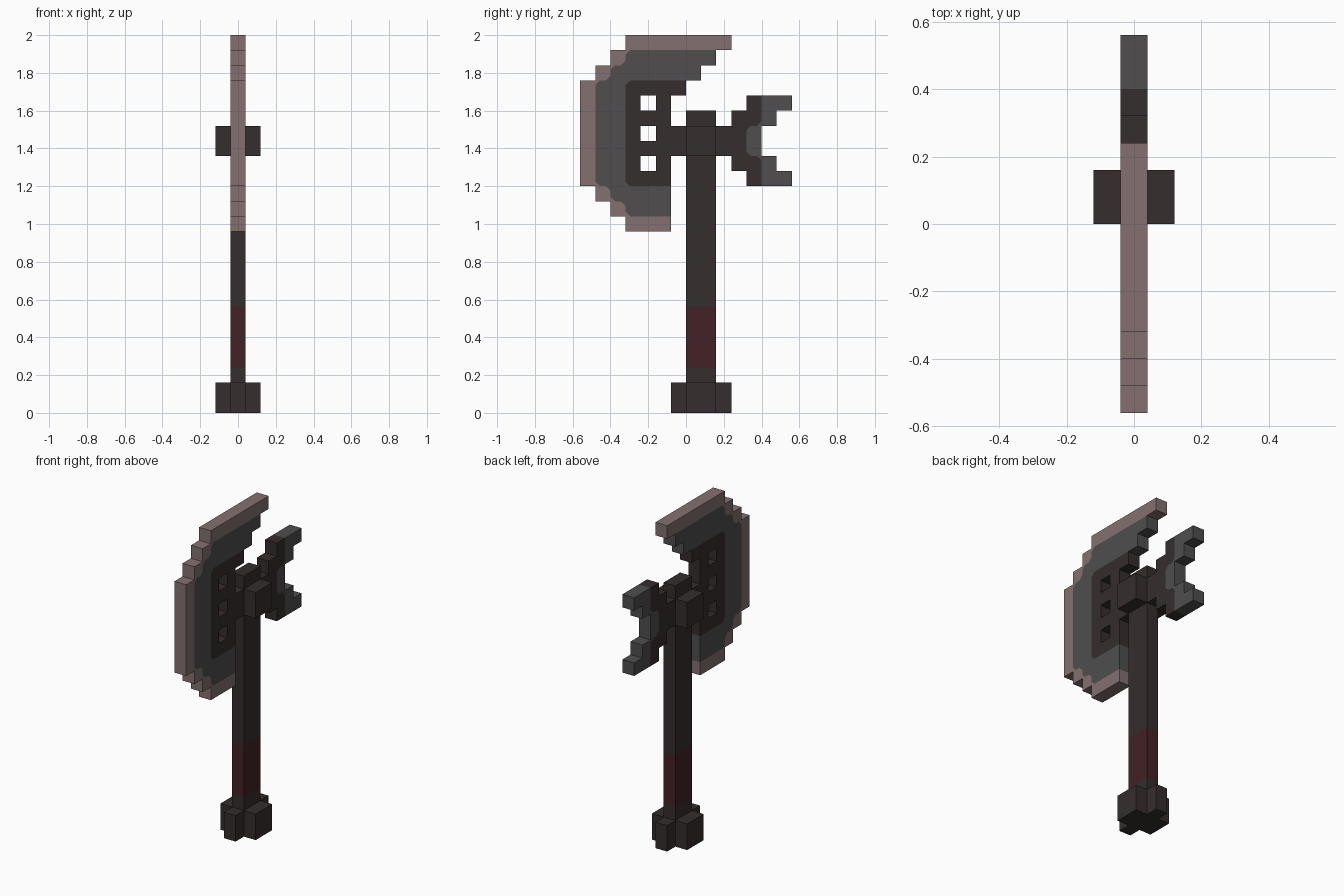
import bpy
import bmesh

U = 0.08          # size of one block
HALF = U / 2      # half thickness of the flat parts
CUT = 0.3         # corner softening of the painted borders, in blocks

cube = bpy.data.objects.get("Cube")
if cube:
    bpy.data.objects.remove(cube, do_unlink=True)


def material(name, rgb):
    m = bpy.data.materials.new(name)
    m.use_nodes = True
    m.diffuse_color = (*rgb, 1)
    bsdf = m.node_tree.nodes["Principled BSDF"]
    bsdf.inputs["Base Color"].default_value = (*rgb, 1)
    bsdf.inputs["Roughness"].default_value = 0.8
    return m


EDGE = material("dusty rose edge", (0.231, 0.162, 0.162))
STEEL = material("grey steel", (0.080, 0.076, 0.076))
DARK = material("dark brown", (0.036, 0.026, 0.027))
WRAP = material("dark red wrap", (0.054, 0.016, 0.018))


def finish(name, bm, mats):
    bmesh.ops.remove_doubles(bm, verts=bm.verts, dist=0.0005)
    bmesh.ops.recalc_face_normals(bm, faces=bm.faces)
    bmesh.ops.dissolve_limit(bm, angle_limit=0.01, verts=bm.verts,
                             edges=bm.edges, delimit={'MATERIAL'})
    mesh = bpy.data.meshes.new(name)
    bm.to_mesh(mesh)
    bm.free()
    for m in mats:
        mesh.materials.append(m)
    ob = bpy.data.objects.new(name, mesh)
    bpy.context.collection.objects.link(ob)
    return ob


def box(name, lo, hi, mat):
    bm = bmesh.new()
    bmesh.ops.create_cube(bm, size=1)
    for v in bm.verts:
        v.co = [(a + b) / 2 + c * (b - a) for a, b, c in zip(lo, hi, v.co)]
    return finish(name, bm, [mat])


def fill(cells, colour, rects):
    """Paint block rectangles (y0, z0, y1, z1) into the cell map."""
    for y0, z0, y1, z1 in rects:
        for y in range(y0, y1):
            for z in range(z0, z1):
                cells[y, z] = colour


def slab(name, cells, mats):
    """Flat block part: both sides, outer walls and softened colour corners."""
    bm = bmesh.new()

    def face(points, colour):
        verts = [bm.verts.new((x, y * U, z * U)) for x, y, z in points]
        bm.faces.new(verts).material_index = colour

    turns = [(1, 0), (0, 1), (-1, 0), (0, -1)]
    for (y, z), colour in cells.items():
        outline, corners = [], []
        for i, (dy, dz) in enumerate(turns):
            ey, ez = turns[(i + 1) % 4]
            # corner between this side and the next one
            cy, cz = y + (1 + dy + ey) / 2, z + (1 + dz + ez) / 2
            p = (cy - ey * CUT, cz - ez * CUT)
            q = (cy - dy * CUT, cz - dz * CUT)
            n1, n2 = cells.get((y + dy, z + dz)), cells.get((y + ey, z + ez))
            if n1 is not None and n1 == n2 and n1 != colour:
                corners.append(([p, (cy, cz), q], n1))
                outline += [p, q]
            else:
                outline += [p, (cy, cz), q]
            # wall where the neighbouring block is empty
            if n1 is None:
                by, bz = cy - ey, cz - ez
                line = [(by + ey * t, bz + ez * t) for t in (0, CUT, 1 - CUT, 1)]
                face([(HALF, *a) for a in line]
                     + [(-HALF, *a) for a in reversed(line)], colour)
        for points, c in [(outline, colour)] + corners:
            face([(HALF, *a) for a in points], c)
            face([(-HALF, *a) for a in reversed(points)], c)
    return finish(name, bm, mats)


# Main blade: stepped cutting edge, steel body, dark core with three windows
blade = {}
fill(blade, 0, [(-4, 24, 3, 25), (-5, 23, -4, 24), (-6, 22, -5, 23),
                (-7, 15, -6, 22), (-6, 14, -5, 15), (-5, 13, -4, 14),
                (-4, 12, -1, 13)])
fill(blade, 1, [(-4, 23, 2, 24), (-5, 22, 1, 23), (-6, 15, -4, 22),
                (-5, 14, -1, 15), (-4, 13, -1, 14)])
fill(blade, 2, [(-4, 21, 0, 22), (-4, 15, -1, 21), (-1, 17, 0, 19)])
for z in (16, 18, 20):
    del blade[-3, z]
slab("main_blade", blade, [EDGE, STEEL, DARK])

# Rear fork: arm plus one prong, mirrored top to bottom
fork = {}
fill(fork, 1, [(2, 18, 4, 19), (3, 19, 5, 20), (4, 20, 5, 21)])
fill(fork, 0, [(4, 18, 5, 19), (5, 19, 6, 20), (5, 20, 7, 21)])
fork.update({(y, 35 - z): c for (y, z), c in list(fork.items())})
slab("rear_fork", fork, [STEEL, DARK])

# Shaft with a wrapped grip
for name, z0, z1, mat in [("lower_shaft", 2 * U, 3 * U, DARK),
                          ("grip_wrap", 3 * U, 7 * U, WRAP),
                          ("upper_shaft", 7 * U, 20 * U, DARK)]:
    box(name, (-HALF, 0, z0), (HALF, 2 * U, z1), mat)

# Cross-shaped pommel and the collar lugs on both sides
box("pommel_core", (-HALF, -U, 0), (HALF, 3 * U, 2 * U), DARK)
for side, x0 in (("left", HALF), ("right", -HALF - U)):
    for part, z0 in (("pommel_lug", 0), ("collar_lug", 17 * U)):
        box(f"{side}_{part}", (x0, 0, z0), (x0 + U, 2 * U, z0 + 2 * U), DARK)
